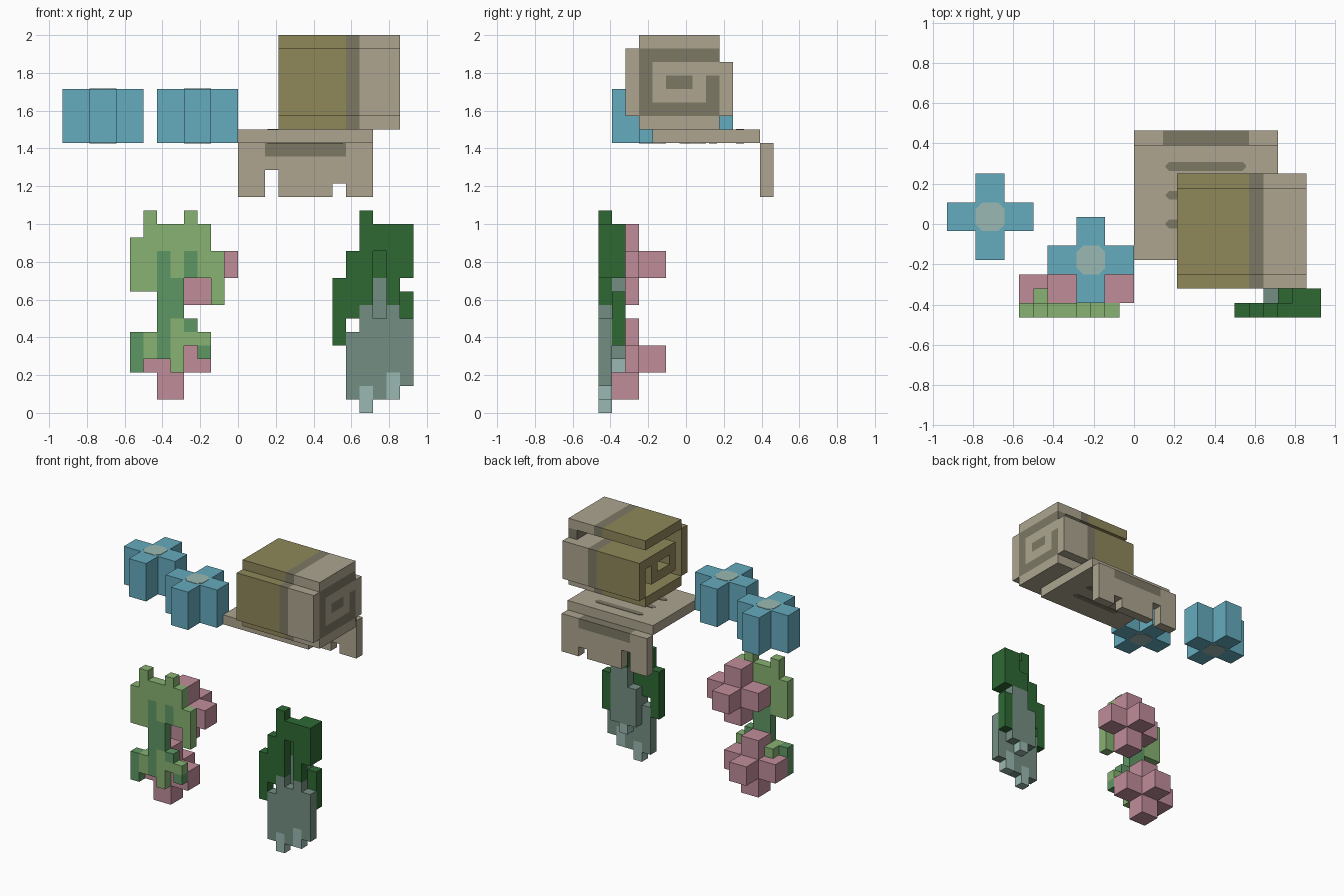
import bpy
import bmesh
import math
from mathutils import Vector

if "Cube" in bpy.data.objects:
    bpy.data.objects.remove(bpy.data.objects["Cube"], do_unlink=True)

UNIT = 1 / 14  # edge of one block

COLOURS = {
    "sky blue": "65ABBE", "pale mint": "9BB9B2", "light green": "88B272",
    "mid green": "5F9764", "rose pink": "C08D9A", "dark green": "2E6934",
    "grey green": "748F82", "tan": "ADA590", "taupe": "7D7865", "olive": "8F885A",
}
LETTER = {"L": "light green", "M": "mid green", "D": "dark green",
          "G": "grey green", "P": "pale mint"}


def linear(c):
    return c / 12.92 if c <= 0.04045 else ((c + 0.055) / 1.055) ** 2.4


def make_material(name, code):
    rgb = [linear(b / 255) for b in bytes.fromhex(code)]
    mat = bpy.data.materials.new(name)
    mat.use_nodes = True
    mat.diffuse_color = (*rgb, 1)
    bsdf = next(n for n in mat.node_tree.nodes if n.type == "BSDF_PRINCIPLED")
    bsdf.inputs["Base Color"].default_value = (*rgb, 1)
    bsdf.inputs["Roughness"].default_value = 0.9
    return mat


MATS = {n: make_material(n, c) for n, c in COLOURS.items()}


def finish(name, bm, colours):
    mesh = bpy.data.meshes.new(name)
    bm.to_mesh(mesh)
    bm.free()
    for c in colours:
        mesh.materials.append(MATS[c])
    obj = bpy.data.objects.new(name, mesh)
    bpy.context.collection.objects.link(obj)
    return obj


def box(start, size, colour):
    """Block cells filling a box, from its lowest cell."""
    return {(start[0] + i, start[1] + j, start[2] + k): colour
            for i in range(size[0]) for j in range(size[1]) for k in range(size[2])}


def panel(left, y, top, rows):
    """One-block-thick panel drawn row by row from the top."""
    return {(left + i, y, top - r): LETTER[ch]
            for r, row in enumerate(rows.split())
            for i, ch in enumerate(row) if ch in LETTER}


def build(name, cells):
    """Skin the outside of a set of block cells."""
    colours = sorted(set(cells.values()))
    bm = bmesh.new()
    verts = {}
    for cell, colour in cells.items():
        for axis in range(3):
            for side in (0, 1):
                near = list(cell)
                near[axis] += 2 * side - 1
                if tuple(near) in cells:
                    continue
                loop = []
                for a, b in ((0, 0), (1, 0), (1, 1), (0, 1)):
                    p = list(cell)
                    p[axis] += side
                    p[(axis + 1) % 3] += a
                    p[(axis + 2) % 3] += b
                    p = tuple(p)
                    if p not in verts:
                        # cells are centred on whole numbers in y
                        verts[p] = bm.verts.new((p[0] * UNIT, (p[1] - 0.5) * UNIT, p[2] * UNIT))
                    loop.append(verts[p])
                face = bm.faces.new(loop if side else loop[::-1])
                face.material_index = colours.index(colour)
    return finish(name, bm, colours)


def plate(name, centre, size, colour, chamfer=0.3):
    """Thin painted plate with cut corners, lying flat."""
    hx, hy = size[0] / 2, size[1] / 2
    bm = bmesh.new()
    ring = []
    for sx, sy, flip in ((1, 1, 0), (-1, 1, 1), (-1, -1, 0), (1, -1, 1)):
        pair = [(sx * hx, sy * (hy - chamfer)), (sx * (hx - chamfer), sy * hy)]
        ring += pair[::-1] if flip else pair
    low = [bm.verts.new((Vector((x, y, -0.04)) + Vector(centre)) * UNIT) for x, y in ring]
    base = bm.faces.new(low)
    top = bmesh.ops.extrude_face_region(bm, geom=[base])["geom"]
    bmesh.ops.translate(bm, verts=[g for g in top if isinstance(g, bmesh.types.BMVert)],
                        vec=(0, 0, 0.08 * UNIT))
    bmesh.ops.recalc_face_normals(bm, faces=bm.faces)
    return finish(name, bm, [colour])


# Blue flowers: upright plus shapes with a pale heart above and below
for name, x, y in (("blue_flower_outer", -11, 0), ("blue_flower_inner", -4, -3)):
    cells = box((x - 2, y, 20), (6, 2, 4), "sky blue")
    cells |= box((x, y - 2, 20), (2, 6, 4), "sky blue")
    build(name, cells)
    for side, z in (("top", 24), ("bottom", 20)):
        plate(f"{name}_{side}_heart", (x + 1, y + 0.5, z), (2, 2), "pale mint", 0.45)

# Pink flowers: flat crosses with a knob at the back
for name, x, z in (("pink_flower_upper", -4, 10), ("pink_flower_lower", -6, 3)):
    cells = box((x - 2, -5, z), (6, 2, 2), "rose pink")
    cells |= box((x, -5, z - 2), (2, 2, 6), "rose pink")
    cells |= box((x, -3, z), (2, 2, 2), "rose pink")
    build(name, cells)

# Leafy stem in front of the pink flowers
stem = panel(-8, -6, 14, """
    .L..L..
    .LLLLL.
    LLLLLL.
    LLMLMLL
    LLMLMLL
    LLMM..L
    ..MM..L
    ..MM...
    ..MLM..
    MLMLLL.
    MLML.M.
    M..L...""")
stem |= box((-7, -5, 5), (1, 1, 1), "light green")
build("leafy_stem", stem)

# Hanging vine: front and back layers
vine = panel(7, -6, 14, """
    ..D...
    ..DDDD
    ..DDDD
    .DD.DD
    .DD.DD
    DDD.D.
    DDD.D.
    DDG.G.
    D.GGGG
    DGGGGG
    .GGGGG
    .GGGGG
    .GGGPG
    .GPGP.
    ..P...""")
vine |= panel(9, -5, 13, """
    ..DD
    ..DD
    .DDD
    .DDD
    .GG.
    .GGD
    GGGD
    GGGD
    GGGD
    GGG.
    .P..""")
build("hanging_vine", vine)

# Rolled mat: spiral section swept along x, closed at the far end
SPIRAL = """
    .######.
    #oooooo.
    #o######
    #o#oo#o#
    #o####o#
    #oooooo#
    .######."""
roll = {}
for r, row in enumerate(SPIRAL.split()):
    for j, ch in enumerate(row):
        for x in range(3, 12):
            key = (x, j - 4, 27 - r)
            if ch == "#":
                roll[key] = "olive" if x < 8 else "taupe" if x == 8 else "tan"
            elif ch == "o" and x == 11:
                roll[key] = "taupe"
build("rolled_mat", roll)

# Open part of the mat and its hanging, notched end
build("mat_sheet", box((0, -2, 20), (10, 8, 1), "tan"))
flap = box((0, 6, 16), (10, 1, 4), "tan")
flap |= box((2, 6, 19), (6, 1, 1), "taupe")
for notch in ((2, 6, 16), (2, 6, 17), (7, 6, 16)):
    del flap[notch]
build("mat_flap", flap)

# Painted stripes across the sheet
for n, y in enumerate((0, 2, 4)):
    for side, z in (("top", 21), ("bottom", 20)):
        plate(f"mat_stripe_{side}_{n + 1}", (5, y, z), (5.6, 0.6), "taupe", 0.25)
